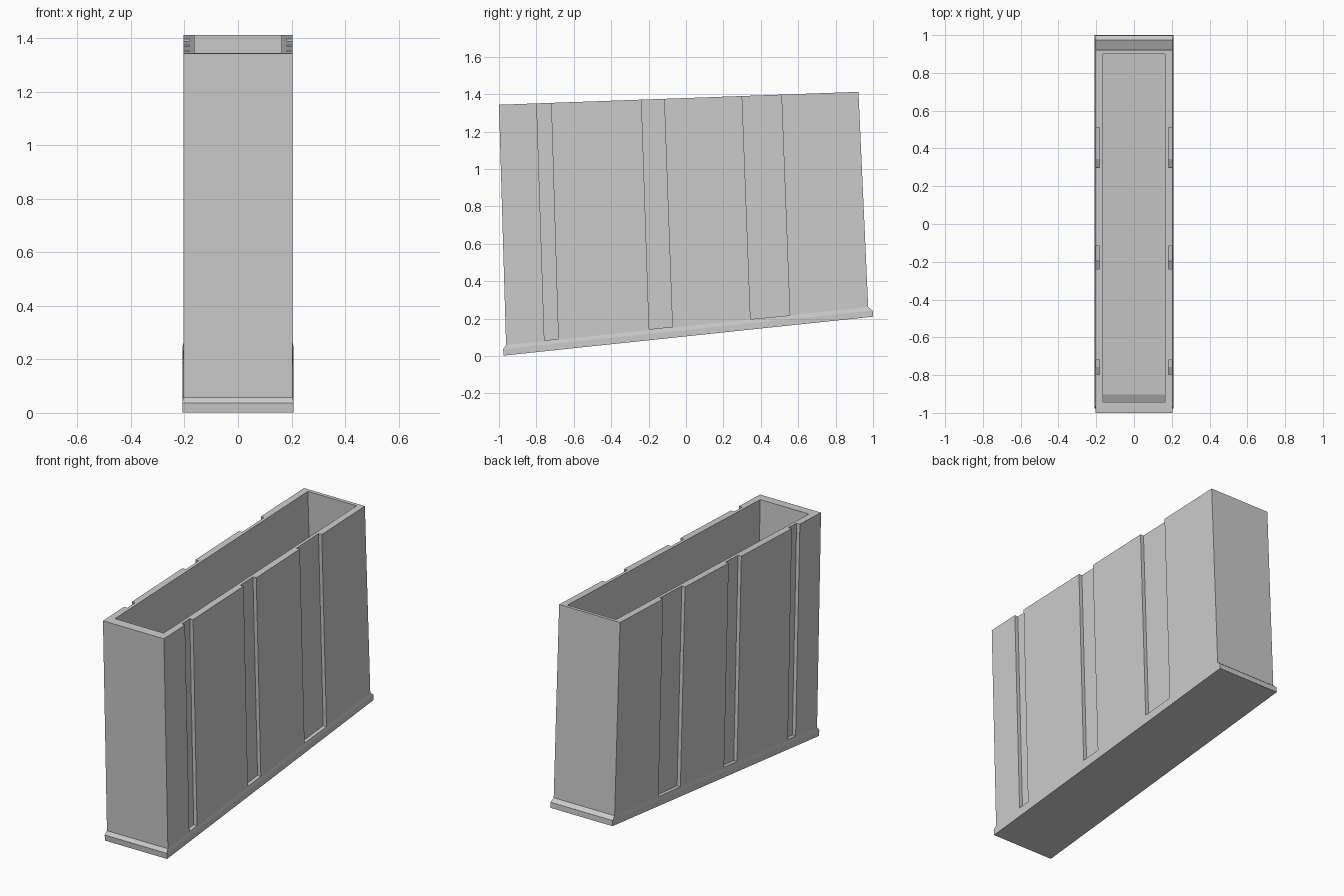
import bpy, bmesh

if "Cube" in bpy.data.objects:
    bpy.data.objects.remove(bpy.data.objects["Cube"])


def loft(bm, rings):
    """Stack four-cornered rings (x0, x1, y_front, z_front, y_back, z_back), bottom to top."""
    rows = []
    for x0, x1, yf, zf, yb, zb in rings:
        rows.append([bm.verts.new(p) for p in
                     ((x0, yf, zf), (x1, yf, zf), (x1, yb, zb), (x0, yb, zb))])
    bm.faces.new(rows[0][::-1])
    bm.faces.new(rows[-1])
    for a, b in zip(rows, rows[1:]):
        for i in range(4):
            j = (i + 1) % 4
            bm.faces.new((a[i], a[j], b[j], b[i]))


def make_object(name, bm):
    bmesh.ops.recalc_face_normals(bm, faces=bm.faces)
    mesh = bpy.data.meshes.new(name)
    bm.to_mesh(mesh)
    bm.free()
    obj = bpy.data.objects.new(name, mesh)
    bpy.context.collection.objects.link(obj)
    return obj


def past_top(low, high, t=1.1):
    """Extend a slanted edge beyond the rim so the cut stays open."""
    return tuple(a + (b - a) * t for a, b in zip(low, high))


# Slanted box with a flared, chamfered base lip
bm = bmesh.new()
W, LIP = 0.204, 0.208
loft(bm, [
    (-LIP, LIP, -0.975, 0.002, 1.0, 0.21),
    (-LIP, LIP, -0.978, 0.037, 0.998, 0.243),
    (-W, W, -0.962, 0.058, 0.974, 0.262),
    (-W, W, -1.0, 1.343, 0.922, 1.412),
])
box = make_object("box_body", bm)

# Cutters: the hollow inside, open at the top
bm = bmesh.new()
front, back = (-0.902, 0.14), (0.945, 0.32)
loft(bm, [
    (-0.163, 0.163, *front, *back),
    (-0.163, 0.163, *past_top(front, (-0.943, 1.345)), *past_top(back, (0.901, 1.411))),
])

# Cutters: three recessed channels on each side, running out through the rim
channels = [
    ((-0.757, 0.083), (-0.683, 0.091), (-0.798, 1.35), (-0.721, 1.353)),
    ((-0.197, 0.143), (-0.073, 0.156), (-0.238, 1.37), (-0.117, 1.374)),
    ((0.345, 0.197), (0.555, 0.217), (0.30, 1.39), (0.51, 1.397)),
]
for x0, x1 in ((-0.26, -0.182), (0.182, 0.26)):
    for f_low, b_low, f_high, b_high in channels:
        loft(bm, [
            (x0, x1, *f_low, *b_low),
            (x0, x1, *past_top(f_low, f_high), *past_top(b_low, b_high)),
        ])
cutter = make_object("recess_cutter", bm)
cutter.hide_render = True

# Carve the box, then discard the cutter
mod = box.modifiers.new("recesses", 'BOOLEAN')
mod.operation = 'DIFFERENCE'
mod.solver = 'EXACT'
mod.object = cutter
bpy.context.view_layer.objects.active = box
box.select_set(True)
bpy.ops.object.modifier_apply(modifier=mod.name)
bpy.data.objects.remove(cutter, do_unlink=True)
